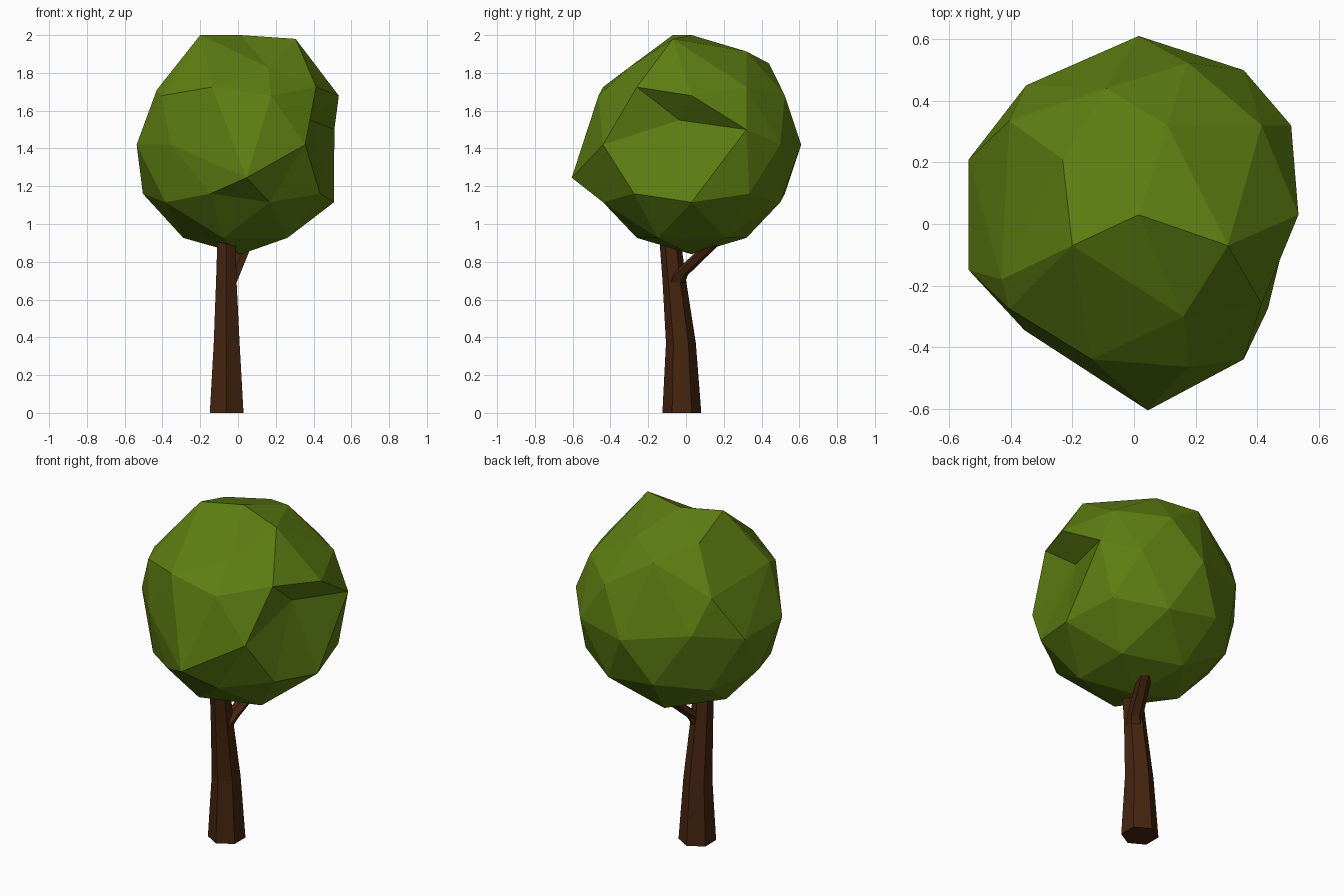
import bpy, bmesh
from math import radians, sin, cos, tau
from mathutils import Vector

cube = bpy.data.objects.get("Cube")
if cube:
    bpy.data.objects.remove(cube, do_unlink=True)


def make_material(name, colour):
    mat = bpy.data.materials.new(name)
    mat.use_nodes = True
    mat.diffuse_color = (*colour, 1)
    bsdf = mat.node_tree.nodes["Principled BSDF"]
    bsdf.inputs["Base Color"].default_value = (*colour, 1)
    bsdf.inputs["Roughness"].default_value = 0.9
    return mat


def finish(name, bm, mat):
    bmesh.ops.recalc_face_normals(bm, faces=bm.faces)
    mesh = bpy.data.meshes.new(name)
    bm.to_mesh(mesh)
    bm.free()
    mesh.materials.append(mat)
    obj = bpy.data.objects.new(name, mesh)
    bpy.context.collection.objects.link(obj)
    return obj


def limb(name, stations, mat, sides=6):
    """Faceted, tapering limb through (centre x, y, z, radius) stations."""
    bm = bmesh.new()
    rings = []
    for x, y, z, r in stations:
        angles = [tau * (i + 0.5) / sides for i in range(sides)]
        rings.append([bm.verts.new((x + r * cos(a), y + r * sin(a), z)) for a in angles])
    for low, high in zip(rings, rings[1:]):
        for i in range(sides):
            j = (i + 1) % sides
            bm.faces.new((low[i], low[j], high[j], high[i]))
    bm.faces.new(rings[0])
    bm.faces.new(rings[-1])
    return finish(name, bm, mat)


bark = make_material("bark brown", (0.06, 0.018, 0.005))
leaf = make_material("leaf green", (0.11, 0.21, 0.006))

# Bent trunk and the side branch that forks from it
limb("trunk", [(-0.06, -0.022, 0, 0.103), (-0.06, -0.027, 0.37, 0.079),
               (-0.062, -0.063, 0.71, 0.062), (-0.06, -0.09, 0.97, 0.055)], bark)
limb("branch", [(-0.055, -0.06, 0.68, 0.05), (-0.03, -0.035, 0.73, 0.045),
                (0.035, 0.125, 0.88, 0.04), (0.08, 0.22, 0.98, 0.03)], bark)

# Faceted crown: a coarse ball with a few corners pulled out of place
centre = Vector((0.015, 0.03, 1.42))
bm = bmesh.new()
bmesh.ops.create_icosphere(bm, subdivisions=2, radius=0.58)
bmesh.ops.translate(bm, verts=bm.verts, vec=centre)

# (azimuth, elevation) of the corner on the ball -> where it is pulled to
pulls = {
    (0, 58): (0.305, -0.07, 1.98),
    (-144, 58): (-0.2, -0.07, 2.0),
    (-72, 58): (0.16, -0.3, 1.83),
    (180, 32): (-0.43, -0.18, 1.71),
    (108, 32): (-0.09, 0.44, 1.85),
    (18, 0): (0.51, 0.32, 1.5),
    (126, 0): (-0.35, 0.45, 1.48),
    (-126, 0): (-0.355, -0.345, 1.42),
    (-90, 0): (0.045, -0.605, 1.245),
    (-18, 0): (0.385, -0.035, 1.55),
}
rest = {v: (v.co - centre).normalized() for v in bm.verts}
for (azimuth, elevation), target in pulls.items():
    a, e = radians(azimuth), radians(elevation)
    aim = Vector((cos(a) * cos(e), sin(a) * cos(e), sin(e)))
    corner = max(rest, key=lambda v: rest[v].dot(aim))
    corner.co = target
finish("crown", bm, leaf)
